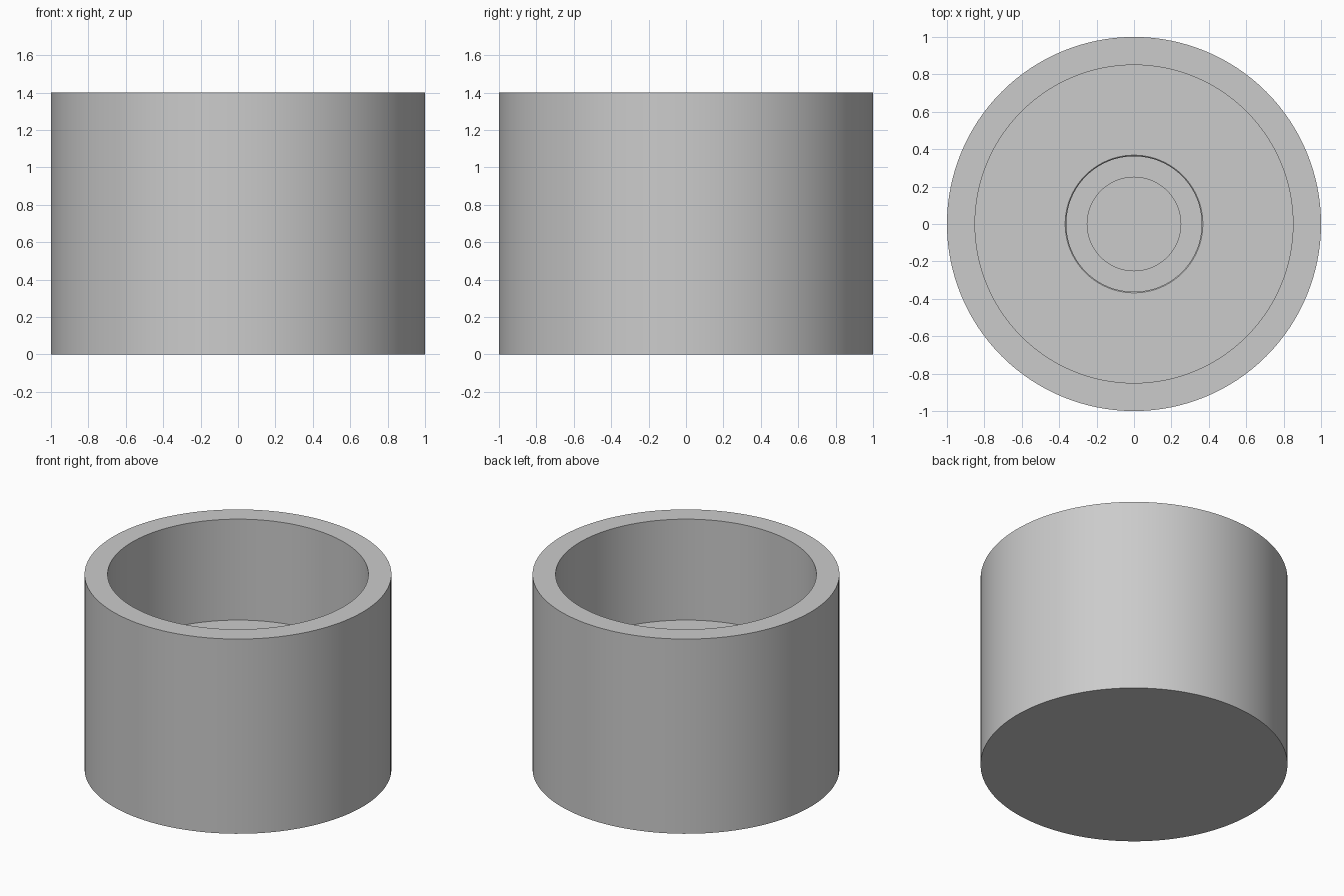
import bpy
import bmesh
import math

SIDES = 128

cube = bpy.data.objects.get("Cube")
if cube:
    bpy.data.objects.remove(cube, do_unlink=True)

# Single plain grey
grey = bpy.data.materials.new("plain_grey")
grey.use_nodes = True
colour = (0.6, 0.6, 0.6, 1.0)
grey.diffuse_color = colour
grey.node_tree.nodes["Principled BSDF"].inputs["Base Color"].default_value = colour


def lathe(name, profile):
    """Revolve an (radius, height) profile into a closed solid."""
    bm = bmesh.new()
    verts = [bm.verts.new((r, 0, z)) for r, z in profile]
    edges = [bm.edges.new(pair) for pair in zip(verts, verts[1:])]
    bmesh.ops.spin(bm, geom=verts + edges, cent=(0, 0, 0), axis=(0, 0, 1),
                   angle=math.tau, steps=SIDES, use_duplicate=False)
    bmesh.ops.remove_doubles(bm, verts=bm.verts, dist=0.0005)
    # Close the underside and the bottom of the bore
    rims = [e for e in bm.edges if e.is_boundary]
    bmesh.ops.holes_fill(bm, edges=rims, sides=0)
    bmesh.ops.recalc_face_normals(bm, faces=bm.faces)
    mesh = bpy.data.meshes.new(name)
    bm.to_mesh(mesh)
    bm.free()
    mesh.materials.append(grey)
    obj = bpy.data.objects.new(name, mesh)
    bpy.context.collection.objects.link(obj)
    bpy.ops.object.select_all(action="DESELECT")
    obj.select_set(True)
    bpy.context.view_layer.objects.active = obj
    bpy.ops.object.shade_smooth_by_angle(angle=math.radians(30))
    return obj


lathe("cup_body", [
    (1.0, 0.0), (1.0, 1.4),          # outer wall
    (0.85, 1.4), (0.85, 0.674),      # rim and inner wall
    (0.368, 0.674), (0.362, 0.668),  # floor and chamfered recess edge
    (0.362, 0.5),                    # recess wall
    (0.25, 0.5), (0.25, 0.3),        # ledge and narrow bore
])
